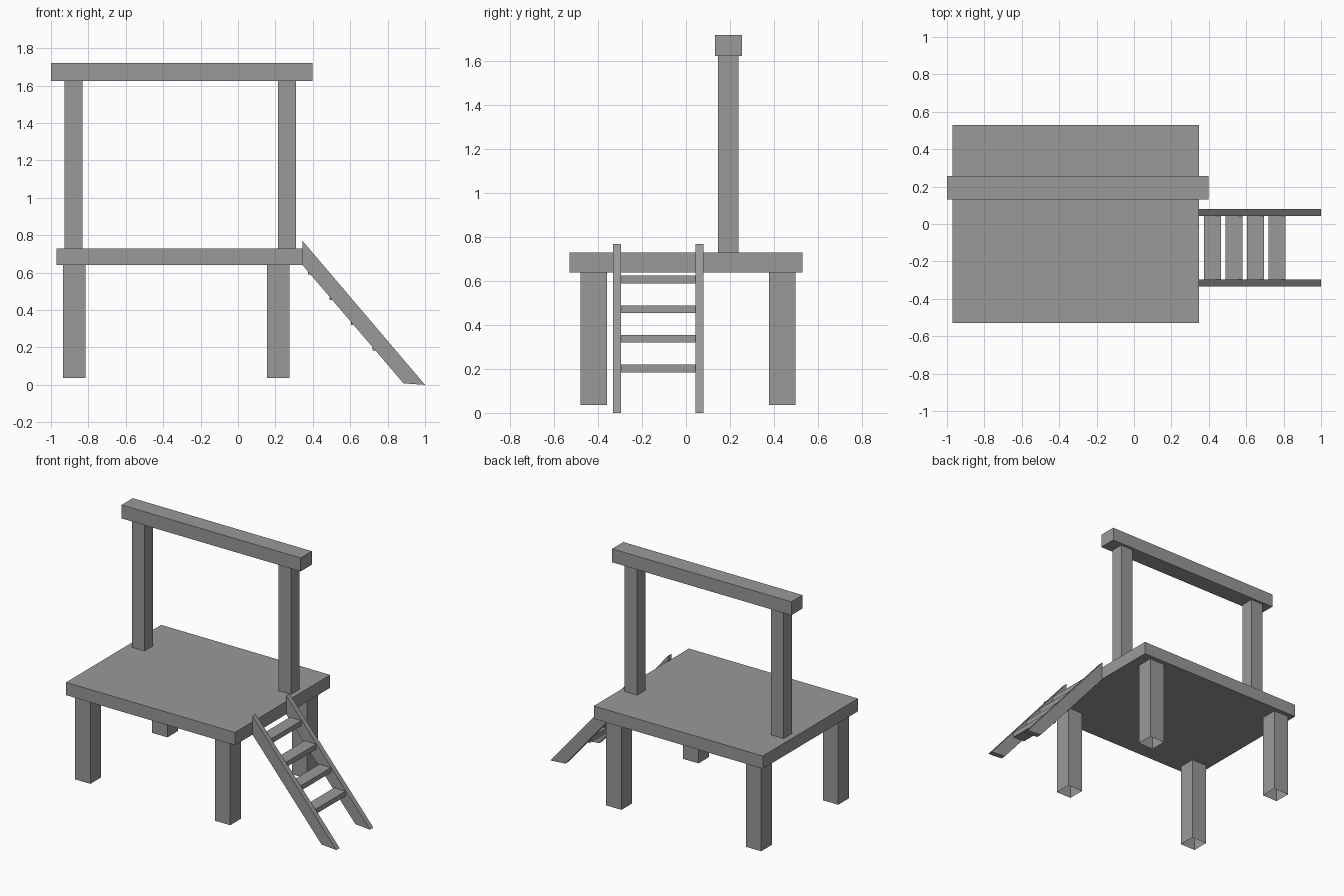
import bpy
import bmesh

cube = bpy.data.objects.get("Cube")
if cube:
    bpy.data.objects.remove(cube, do_unlink=True)

grey = bpy.data.materials.new("plain grey")
grey.use_nodes = True
COLOUR = (0.32, 0.32, 0.32, 1)
grey.diffuse_color = COLOUR
grey.node_tree.nodes["Principled BSDF"].inputs["Base Color"].default_value = COLOUR


def prism(name, profile, y0, y1, open_bottom=False):
    """Extrude an x-z profile from y0 to y1."""
    bm = bmesh.new()
    face = bm.faces.new([bm.verts.new((x, y0, z)) for x, z in profile])
    new = bmesh.ops.extrude_face_region(bm, geom=[face])["geom"]
    verts = [v for v in new if isinstance(v, bmesh.types.BMVert)]
    bmesh.ops.translate(bm, verts=verts, vec=(0, y1 - y0, 0))
    bmesh.ops.recalc_face_normals(bm, faces=bm.faces[:])
    if open_bottom:
        low = [f for f in bm.faces if f.normal.z < -0.9]
        bmesh.ops.delete(bm, geom=low, context="FACES")
    mesh = bpy.data.meshes.new(name)
    bm.to_mesh(mesh)
    bm.free()
    mesh.materials.append(grey)
    obj = bpy.data.objects.new(name, mesh)
    bpy.context.collection.objects.link(obj)
    return obj


def box(name, x, y, z, open_bottom=False):
    profile = [(x[0], z[0]), (x[1], z[0]), (x[1], z[1]), (x[0], z[1])]
    return prism(name, profile, y[0], y[1], open_bottom)


# Platform and its hollow legs
box("platform", (-0.97, 0.348), (-0.53, 0.53), (0.64, 0.73))
for side, x in (("right", -0.935), ("left", 0.155)):
    for end, y in (("front", -0.48), ("back", 0.378)):
        box(f"{end}_{side}_leg", (x, x + 0.12), (y, y + 0.12), (0.037, 0.64), True)

# Overhead frame
for side, x in (("right", -0.928), ("left", 0.214)):
    box(f"{side}_post", (x, x + 0.097), (0.145, 0.238), (0.73, 1.625))
box("top_beam", (-1.0, 0.397), (0.131, 0.256), (1.625, 1.72))

# Ladder rails
rail = [(0.345, 0.77), (0.345, 0.64), (0.885, 0.008), (1.0, 0.0)]
for side, y in (("front", -0.333), ("back", 0.043)):
    prism(f"{side}_ladder_rail", rail, y, y + 0.037)

# Ladder steps
for i in range(4):
    x, z = 0.374 + 0.115 * i, 0.59 - 0.135 * i
    box(f"ladder_step_{i + 1}", (x, x + 0.09), (-0.296, 0.043), (z, z + 0.035))
